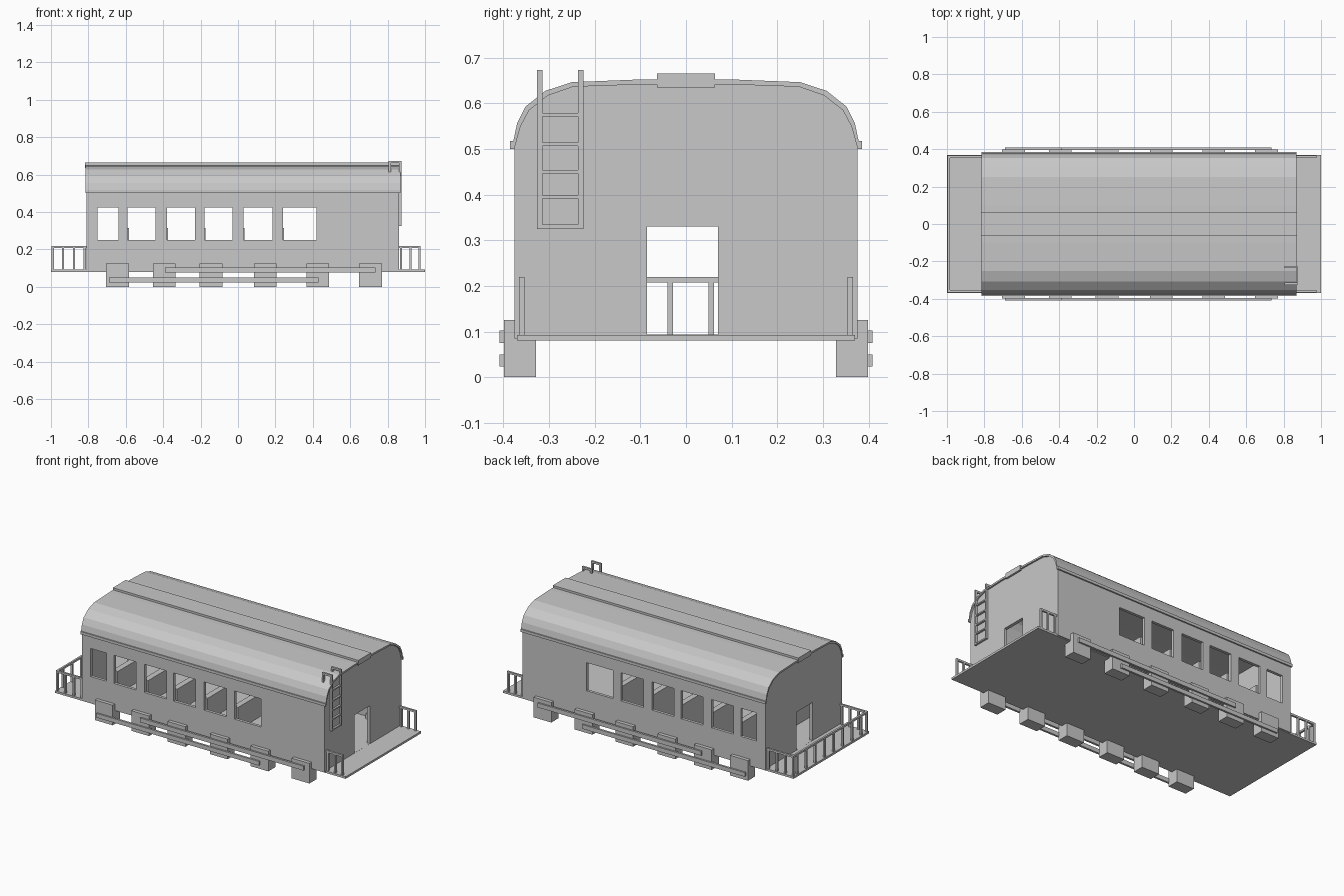
import bpy, bmesh

if "Cube" in bpy.data.objects:
    bpy.data.objects.remove(bpy.data.objects["Cube"])

mat = bpy.data.materials.new("plain grey")
mat.diffuse_color = (0.58, 0.58, 0.58, 1)
mat.use_nodes = True
mat.node_tree.nodes["Principled BSDF"].inputs["Base Color"].default_value = mat.diffuse_color


def finish(name, bm):
    bmesh.ops.recalc_face_normals(bm, faces=bm.faces)
    me = bpy.data.meshes.new(name)
    bm.to_mesh(me)
    bm.free()
    me.materials.append(mat)
    ob = bpy.data.objects.new(name, me)
    bpy.context.collection.objects.link(ob)
    return ob


def boxes(name, items):
    """One object from boxes given as (x0, x1, y0, y1, z0, z1)."""
    bm = bmesh.new()
    for x0, x1, y0, y1, z0, z1 in items:
        vs = bmesh.ops.create_cube(bm, size=1)["verts"]
        for v in vs:
            v.co = (x0 + (v.co.x + .5) * (x1 - x0),
                    y0 + (v.co.y + .5) * (y1 - y0),
                    z0 + (v.co.z + .5) * (z1 - z0))
    return finish(name, bm)


def mirror_y(items):
    return items + [(a, b, -d, -c, e, f) for a, b, c, d, e, f in items]


def prism(name, profile, x0, x1):
    """Extrude a (y, z) outline along x."""
    bm = bmesh.new()
    face = bm.faces.new([bm.verts.new((x0, y, z)) for y, z in profile])
    ext = bmesh.ops.extrude_face_region(bm, geom=[face])["geom"]
    bmesh.ops.translate(bm, vec=(x1 - x0, 0, 0),
                        verts=[g for g in ext if isinstance(g, bmesh.types.BMVert)])
    return finish(name, bm)


def cut(ob, cutter):
    m = ob.modifiers.new("cut", "BOOLEAN")
    m.operation, m.solver, m.object = "DIFFERENCE", "EXACT", cutter
    bpy.context.view_layer.objects.active = ob
    bpy.ops.object.modifier_apply(modifier=m.name)
    bpy.data.objects.remove(cutter)


def both(half):
    """Full outline from the +y half, ordered upward."""
    return half + [(-y, z) for y, z in reversed(half)]


# Deck
boxes("deck", [(-1, 1, -.37, .37, .08, .093)])

# Hollow car body with windows and end doors
arch = [(.376, .50), (.362, .55), (.343, .585), (.302, .617), (.247, .636), (.1, .641)]
inner = [(y - .018, z - .008) for y, z in arch]
body = prism("car_body", both([(.376, .085)] + arch), -.81, .86)
cut(body, prism("room_cutter", both([(.358, .0935)] + inner), -.79, .84))
windows = [(-.75, -.64), (-.59, -.44), (-.38, -.23), (-.18, -.03), (.03, .185), (.24, .42)]
cut(body, boxes("window_cutter", [(a, b, -.5, .5, .25, .425) for a, b in windows]))
cut(body, boxes("door_cutter", [(-1.1, 1.1, -.085, .07, .0935, .33)]))

# Curved roof shell with eave lip, and ridge strip
outer = [(.385, .50), (.385, .517), (.378, .517), (.37, .555), (.352, .592),
         (.308, .627), (.25, .646), (.1, .652)]
prism("roof", both(outer) + list(reversed(both(arch))), -.815, .87)
boxes("roof_ridge", [(-.817, .872, -.063, .063, .634, .665)])

# Seats inside, one row behind each window pier
seats = []
for a, _ in windows[1:]:
    seats += [(a - .03, a + .006, .11, .35, .093, .315),
              (a + .006, a + .08, .11, .35, .15, .175)]
boxes("seats", mirror_y(seats))

# Undercarriage blocks and side rods
starts = [-.705, -.455, -.205, .085, .365, .648]
boxes("undercarriage_blocks", mirror_y([(x, x + .122, .328, .398, 0, .125) for x in starts]))
boxes("side_rods", mirror_y([(-.39, .735, .395, .408, .075, .102),
                             (-.69, .43, .395, .408, .024, .05)]))

# Closed railing around the left deck
t = .006
posts = [(x - t, x + t, .354, .366, .09, .21) for x in (-.99, -.935, -.877, -.82)]
boxes("left_side_rails", mirror_y(posts + [(-.996, -.81, .354, .366, .207, .219)]))
ys = [-.305 + .09 * i for i in range(8)]
boxes("left_end_rail", [(-.996, -.984, y - t, y + t, .09, .21) for y in ys]
      + [(-.996, -.984, -.366, .366, .207, .219)])

# Side railings of the right deck
posts = [(x - t, x + t, .354, .366, .09, .21) for x in (.872, .922, .97)]
boxes("right_side_rails", mirror_y(posts + [(.86, .976, .354, .366, .207, .219)]))

# Ladder with hooks over the roof
parts = [(.862, .874, -.326, -.224, z - .004, z + .004) for z in (.33, .395, .45, .51, .575)]
for y, foot in ((-.32, .6), (-.23, .63)):
    parts += [(.862, .874, y - t, y + t, .325, .673),
              (.805, .862, y - t, y + t, .661, .673),
              (.805, .817, y - t, y + t, foot, .661)]
boxes("ladder", parts)
